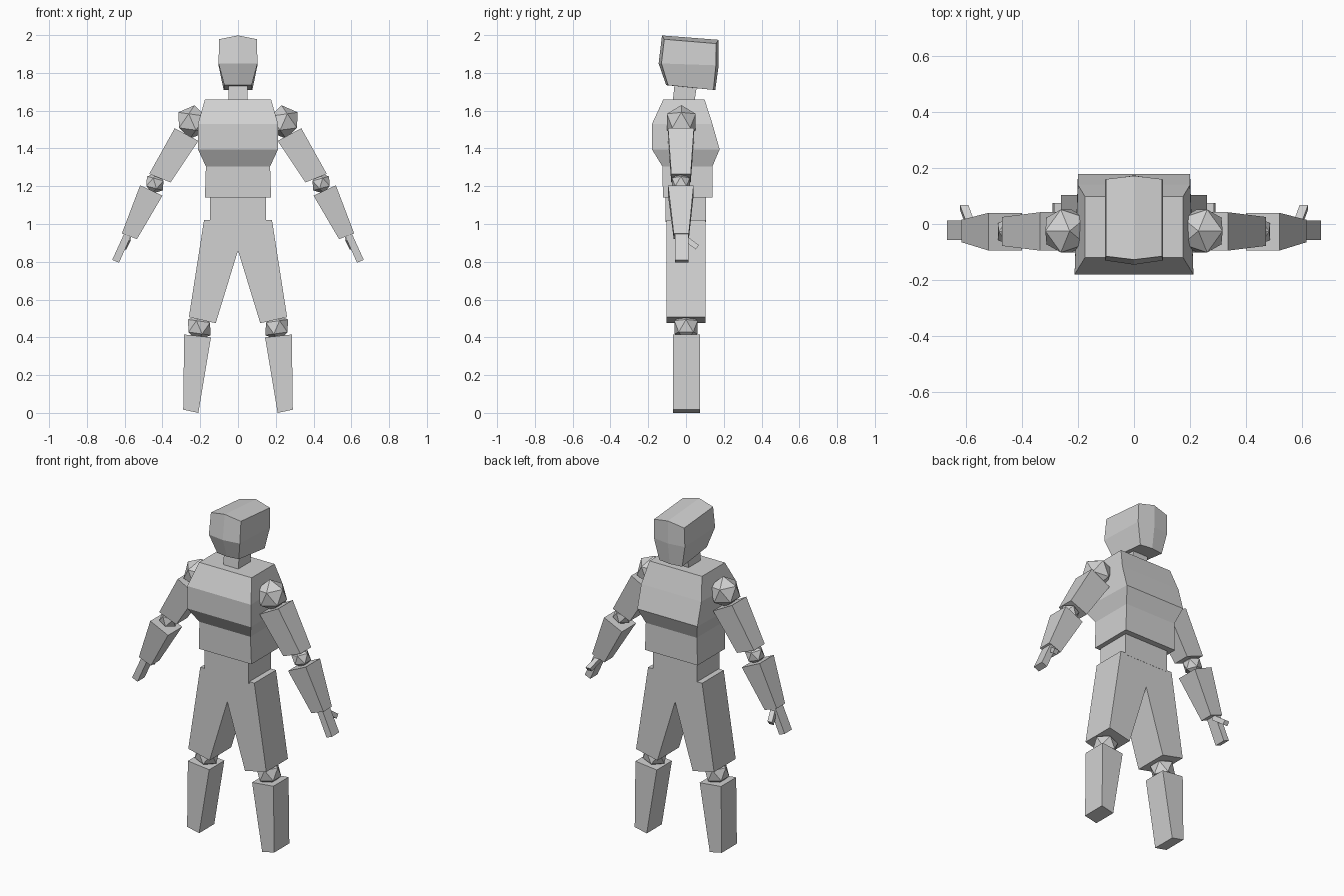
import bpy, bmesh, math
from mathutils import Matrix, Vector

cube = bpy.data.objects.get("Cube")
if cube:
    bpy.data.objects.remove(cube, do_unlink=True)

grey = bpy.data.materials.new("plain_grey")
grey.use_nodes = True
GREY = (0.64, 0.64, 0.64, 1)
grey.diffuse_color = GREY
grey.node_tree.nodes["Principled BSDF"].inputs["Base Color"].default_value = GREY


def finish(name, bm):
    """Turn a left half (or left limb) into a mirrored object."""
    bmesh.ops.recalc_face_normals(bm, faces=bm.faces)
    seam = [f for f in bm.faces if all(abs(v.co.x) < 1e-5 for v in f.verts)]
    bmesh.ops.delete(bm, geom=seam, context='FACES')
    mesh = bpy.data.meshes.new(name)
    bm.to_mesh(mesh)
    bm.free()
    mesh.materials.append(grey)
    obj = bpy.data.objects.new(name, mesh)
    bpy.context.collection.objects.link(obj)
    mirror = obj.modifiers.new("Mirror", 'MIRROR')
    mirror.use_axis[0] = True
    mirror.merge_threshold = 0.0005
    return obj


def loft(name, loops):
    """Skin a stack of equal loops and cap both ends."""
    bm = bmesh.new()
    rows = [[bm.verts.new(p) for p in loop] for loop in loops]
    n = len(rows[0])
    for a, b in zip(rows, rows[1:]):
        for i in range(n):
            j = (i + 1) % n
            bm.faces.new((a[i], a[j], b[j], b[i]))
    bm.faces.new(rows[0])
    bm.faces.new(rows[-1])
    return finish(name, bm)


def half_ring(w_front, w_back, front, back):
    """Left half of a box ring; front and back are (y, z)."""
    (yf, zf), (yb, zb) = front, back
    return [(0, yf, zf), (w_front, yf, zf), (w_back, yb, zb), (0, yb, zb)]


def limb(name, top, bottom):
    """Tapered box; each end is (outer xz, inner xz, y front, y back)."""
    def end(e):
        (xo, zo), (xi, zi), yf, yb = e
        return [(xo, yf, zo), (xi, yf, zi), (xi, yb, zi), (xo, yb, zo)]
    return loft(name, [end(top), end(bottom)])


def joint(name, centre, radius, tilt):
    bm = bmesh.new()
    bmesh.ops.create_icosphere(
        bm, subdivisions=1, radius=radius,
        matrix=Matrix.Translation(centre) @ Matrix.Rotation(math.radians(tilt), 4, 'Y'))
    return finish(name, bm)


# Head: tilted, with a centre ridge at front, top and back
def head_ring(w_front, w_back, front, back, ridge, lift):
    ring = half_ring(w_front, w_back, front, back)
    ring[0] = (0, front[0] - ridge, front[1] + lift)
    ring[3] = (0, back[0] + ridge, back[1] + lift)
    return ring


loft("head", [
    head_ring(0.072, 0.076, (-0.095, 1.735), (0.145, 1.71), 0.01, 0),
    head_ring(0.103, 0.103, (-0.13, 1.85), (0.158, 1.84), 0.015, 0),
    head_ring(0.10, 0.10, (-0.115, 1.978), (0.16, 1.955), 0.012, 0.02),
])

# Neck and trunk
loft("neck", [half_ring(0.05, 0.05, (-0.07, 1.65), (0.045, 1.65)),
              half_ring(0.05, 0.05, (-0.06, 1.745), (0.058, 1.735))])
loft("chest", [half_ring(wf, wb, (yf, z), (yb, z)) for wf, wb, yf, yb, z in (
    (0.175, 0.175, -0.122, 0.14, 1.14),
    (0.17, 0.17, -0.125, 0.14, 1.305),
    (0.212, 0.20, -0.18, 0.178, 1.395),
    (0.212, 0.20, -0.18, 0.14, 1.53),
    (0.175, 0.175, -0.12, 0.098, 1.66))])
loft("waist", [half_ring(0.147, 0.147, (-0.108, z), (0.105, z)) for z in (1.01, 1.15)])

# Thighs joined at the hips
hip_outline = ((0, 1.02), (0.18, 1.02), (0.26, 0.507), (0.118, 0.475), (0, 0.86))
loft("hips_and_thighs", [[(x, y, z) for x, z in hip_outline] for y in (-0.102, 0.104)])

# Lower legs
joint("knees", (0.205, 0, 0.453), 0.073, -8)
limb("shins", ((0.285, 0.415), (0.143, 0.40), -0.07, 0.074),
     ((0.29, 0.017), (0.21, 0.0), -0.07, 0.074))

# Arms
joint("shoulders", (0.242, -0.025, 1.54), 0.09, -8)
limb("upper_arms", ((0.335, 1.507), (0.21, 1.44), -0.095, 0.042),
     ((0.47, 1.265), (0.357, 1.22), -0.078, 0.025))
joint("elbows", (0.44, -0.027, 1.215), 0.056, -15)
limb("forearms", ((0.518, 1.205), (0.40, 1.15), -0.095, 0.04),
     ((0.615, 0.95), (0.535, 0.92), -0.065, 0.015))
limb("hands", ((0.60, 0.955), (0.565, 0.94), -0.057, 0.012),
     ((0.666, 0.81), (0.63, 0.795), -0.057, 0.012))

# Thumbs: slim boxes pointing back and down from the hand
base, tip = Vector((0.582, -0.005, 0.925)), Vector((0.606, 0.06, 0.877))
across = Vector((0.015, 0, 0.0))
up = (tip - base).cross(across).normalized() * 0.014
loft("thumbs", [[p + across + up, p - across + up, p - across - up, p + across - up]
                for p in (base, tip)])
